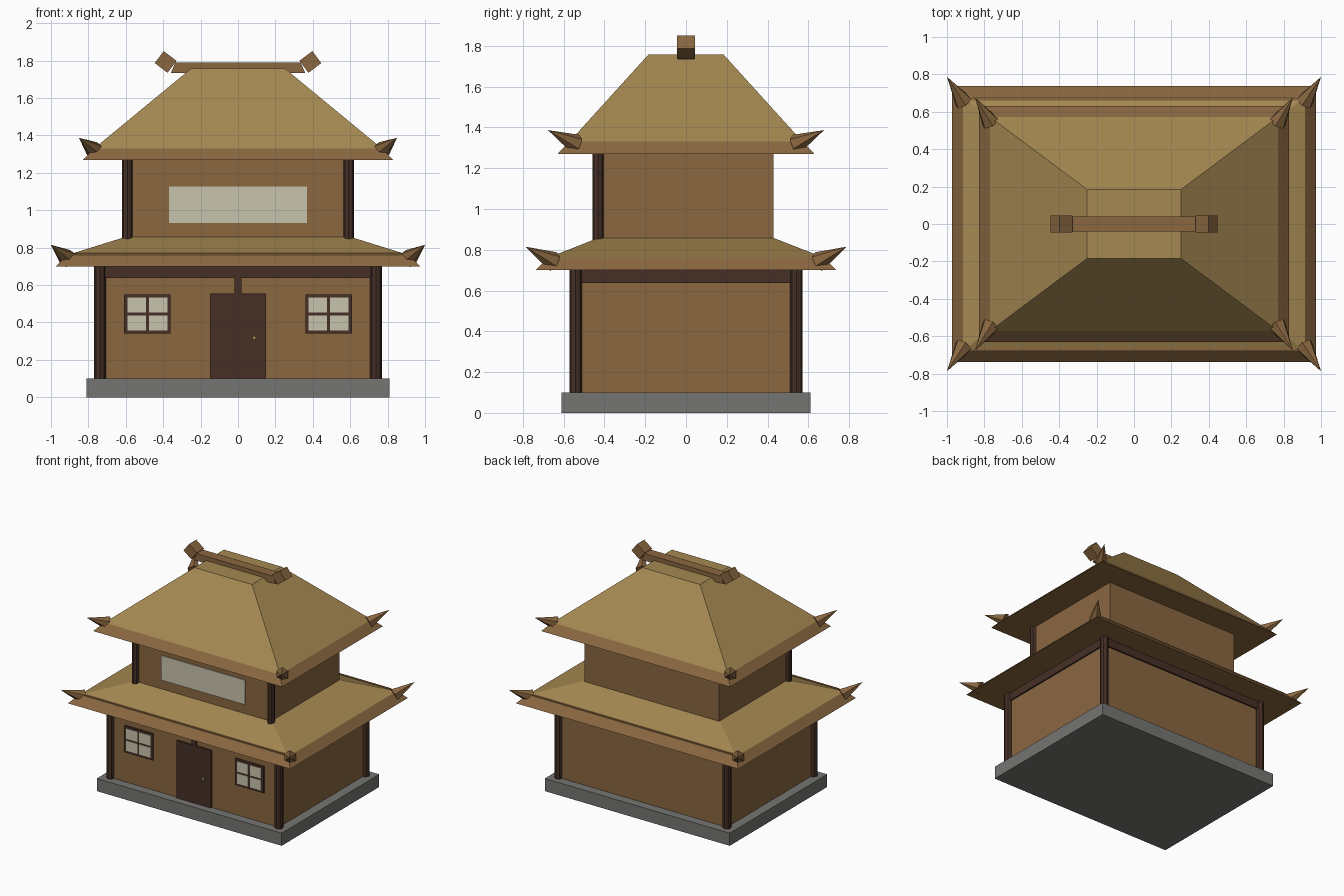
import bpy, bmesh, math
from mathutils import Vector

if "Cube" in bpy.data.objects:
    bpy.data.objects.remove(bpy.data.objects["Cube"])


def material(name, hex_code):
    srgb = [int(hex_code[i:i + 2], 16) / 255 for i in (0, 2, 4)]
    lin = [c / 12.92 if c <= 0.04045 else ((c + 0.055) / 1.055) ** 2.4 for c in srgb]
    m = bpy.data.materials.new(name)
    m.diffuse_color = (*lin, 1)
    m.use_nodes = True
    m.node_tree.nodes["Principled BSDF"].inputs["Base Color"].default_value = m.diffuse_color
    return m


WOOD = material("warm wood", "8a6740")
DARK = material("dark wood", "452f26")
THATCH = material("golden roof", "a58851")
STONE = material("grey stone", "757572")
PAPER = material("pale paper", "c9c4ad")


def finish(name, bm, *mats):
    bmesh.ops.recalc_face_normals(bm, faces=bm.faces)
    me = bpy.data.meshes.new(name)
    bm.to_mesh(me)
    bm.free()
    for m in mats:
        me.materials.append(m)
    ob = bpy.data.objects.new(name, me)
    bpy.context.collection.objects.link(ob)
    return ob


def loft(name, sections, *mats):
    """Stack of rectangles (half x, half y, z) joined into a closed solid."""
    bm = bmesh.new()
    rings = [[bm.verts.new((sx * hx, sy * hy, z))
              for sx, sy in ((-1, -1), (1, -1), (1, 1), (-1, 1))]
             for hx, hy, z in sections]
    bm.faces.new(rings[0])
    bm.faces.new(rings[-1])
    for a, b in zip(rings, rings[1:]):
        for i in range(4):
            j = (i + 1) % 4
            bm.faces.new((a[i], a[j], b[j], b[i]))
    return finish(name, bm, *mats)


def box(name, x0, x1, y0, y1, z0, z1, mat):
    ob = loft(name, [((x1 - x0) / 2, (y1 - y0) / 2, s * (z1 - z0) / 2) for s in (-1, 1)], mat)
    ob.location = ((x0 + x1) / 2, (y0 + y1) / 2, (z0 + z1) / 2)
    return ob


def cone(name, start, end, r1, r2, sides, mat):
    start, end = Vector(start), Vector(end)
    axis = end - start
    bm = bmesh.new()
    bmesh.ops.create_cone(bm, cap_ends=True, segments=sides, radius1=r1, radius2=r2,
                          depth=axis.length)
    bmesh.ops.remove_doubles(bm, verts=bm.verts, dist=1e-5)
    ob = finish(name, bm, mat)
    ob.location = (start + end) / 2
    ob.rotation_mode = 'QUATERNION'
    ob.rotation_quaternion = axis.to_track_quat('Z', 'Y')
    return ob


def roof(name, sections):
    """Wooden underside and fascia, golden slopes above the fascia."""
    ob = loft(name, sections, WOOD, THATCH)
    for p in ob.data.polygons:
        p.material_index = int(p.center.z > sections[1][2] + 0.005)


# Foundation and storeys
box("stone_base", -0.81, 0.81, -0.61, 0.61, 0, 0.10, STONE)
box("lower_walls", -0.735, 0.735, -0.54, 0.54, 0.10, 0.71, WOOD)
box("upper_walls", -0.59, 0.59, -0.43, 0.43, 0.80, 1.28, WOOD)
box("top_beam", -0.747, 0.747, -0.552, 0.552, 0.638, 0.70, DARK)

# Roofs
roof("lower_roof", [(0.973, 0.737, 0.70), (0.915, 0.68, 0.76), (0.60, 0.43, 0.858)])
roof("upper_roof", [(0.828, 0.63, 1.27), (0.77, 0.572, 1.33), (0.252, 0.185, 1.757)])

# Corner posts and upturned roof horns
for sx in (-1, 1):
    for sy in (-1, 1):
        cone("lower_post", (sx * 0.738, sy * 0.541, 0.10), (sx * 0.738, sy * 0.541, 0.705),
             0.031, 0.031, 8, DARK)
        cone("lower_roof_horn", (sx * 0.91, sy * 0.65, 0.742), (sx, sy * 0.787, 0.815),
             0.05, 0, 6, WOOD)
        cone("upper_roof_horn", (sx * 0.765, sy * 0.54, 1.318), (sx * 0.85, sy * 0.677, 1.387),
             0.05, 0, 6, WOOD)
    cone("upper_post", (sx * 0.592, -0.432, 0.83), (sx * 0.592, -0.432, 1.275),
         0.027, 0.027, 8, DARK)
    # Thin strip along the long eaves of the lower roof
    box("eave_strip", -0.87, 0.87, sx * 0.668 - 0.008, sx * 0.668 + 0.008, 0.74, 0.772, WOOD)
    # Tilted ridge end block
    cap = box("ridge_end", -0.043, 0.043, -0.045, 0.045, -0.04, 0.04, WOOD)
    cap.location = (sx * 0.387, 0, 1.793)
    cap.rotation_euler = (0, -sx * math.radians(37), 0)

# Ridge beam
loft("ridge_beam", [(0.36, 0.04, 1.733), (0.335, 0.04, 1.79)], WOOD)

# Door with knob and the short strut above it
box("door", -0.15, 0.15, -0.553, -0.535, 0.10, 0.555, DARK)
box("door_strut", -0.02, 0.02, -0.552, -0.535, 0.55, 0.645, DARK)
box("door_knob", 0.077, 0.097, -0.565, -0.55, 0.308, 0.328, THATCH)

# Lower windows: dark frame with four pale panes
for sx in (-1, 1):
    cx, cz = sx * 0.485, 0.445
    box("window_frame", cx - 0.125, cx + 0.125, -0.552, -0.535, cz - 0.105, cz + 0.105, DARK)
    for px in (-1, 1):
        for pz in (-1, 1):
            x, z = cx + px * 0.0575, cz + pz * 0.0475
            box("window_pane", x - 0.0495, x + 0.0495, -0.555, -0.55,
                z - 0.0405, z + 0.0405, PAPER)

# Long upper window panel
box("upper_window", -0.368, 0.368, -0.438, -0.429, 0.932, 1.126, PAPER)
